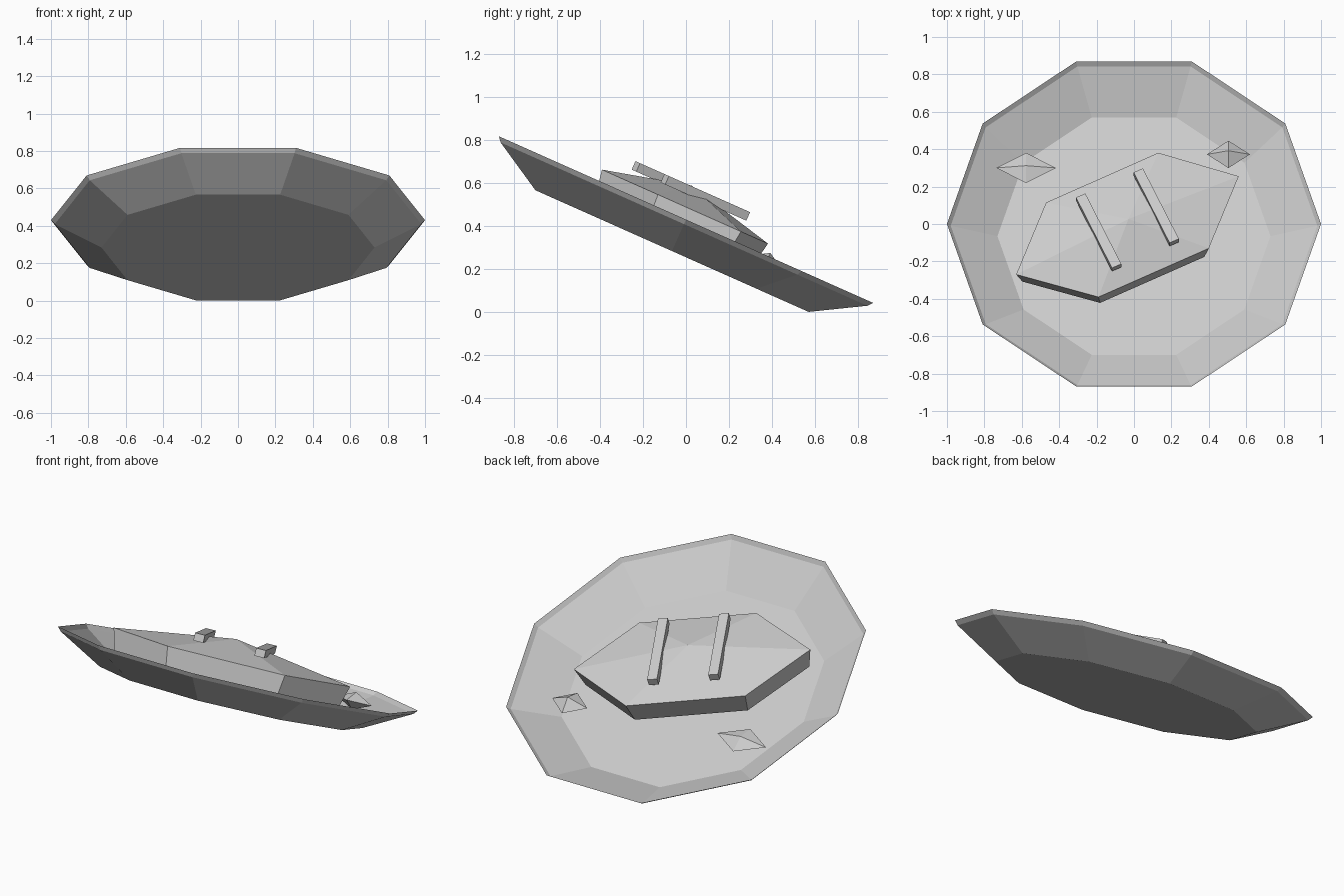
import bpy, bmesh, math
from mathutils import Matrix, Vector

cube = bpy.data.objects.get("Cube")
if cube:
    bpy.data.objects.remove(cube, do_unlink=True)

grey = bpy.data.materials.new("light_grey")
grey.use_nodes = True
colour = (0.6, 0.6, 0.6, 1)
grey.diffuse_color = colour
grey.node_tree.nodes["Principled BSDF"].inputs["Base Color"].default_value = colour

# The whole dish leans back; parts are built in the dish's own frame
TILT = Matrix.Translation((0, 0, 0.43)) @ Matrix.Rotation(math.radians(-24), 4, 'X')


def finish(name, bm, recalc=True):
    if recalc:
        bmesh.ops.recalc_face_normals(bm, faces=bm.faces)
    mesh = bpy.data.meshes.new(name)
    bm.to_mesh(mesh)
    bm.free()
    mesh.materials.append(grey)
    obj = bpy.data.objects.new(name, mesh)
    obj.matrix_world = TILT
    bpy.context.collection.objects.link(obj)
    return obj


def bridge(bm, lower, upper):
    n = len(lower)
    for i in range(n):
        j = (i + 1) % n
        bm.faces.new((lower[i], lower[j], upper[j], upper[i]))


# Ten-sided dish, a thin shell with a narrow steep lip
bm = bmesh.new()
SIDES = 10
rings = []
for radius, height in ((0.73, -0.16), (0.98, -0.023), (1.0, 0.0)):
    angles = [math.tau * i / SIDES for i in range(SIDES)]
    rings.append([bm.verts.new((radius * math.cos(a), radius * math.sin(a), height))
                  for a in angles])
bm.faces.new(rings[0][::-1])
for lower, upper in zip(rings, rings[1:]):
    bridge(bm, lower, upper)
finish("dish", bm, recalc=False)

# Irregular six-sided slab, tapered below and peaked on top
outline = [(-0.63, -0.319), (-0.19, -0.451), (0.40, -0.166),
           (0.56, 0.256), (0.13, 0.393), (-0.47, 0.102)]
bm = bmesh.new()
centre = Vector((-0.03, -0.03))
top = [bm.verts.new((x, y, 0.053)) for x, y in outline]
base = []
for point in outline:
    p = centre + (Vector(point) - centre) * 0.945
    base.append(bm.verts.new((p.x, p.y, -0.076)))
bm.faces.new(base[::-1])
bridge(bm, base, top)
peak = bm.verts.new((-0.03, -0.04, 0.155))
for i, v in enumerate(top):
    bm.faces.new((v, top[(i + 1) % len(top)], peak))
finish("slab", bm)

# Two parallel bars lying across the slab
for name, x, y in (("left_bar", 0.119, 0.04), ("right_bar", -0.189, -0.107)):
    bm = bmesh.new()
    place = (Matrix.Translation((x, y, 0.131))
             @ Matrix.Rotation(math.radians(-65), 4, 'Z')
             @ Matrix.Diagonal((0.455, 0.055, 0.043, 1)))
    bmesh.ops.create_cube(bm, size=1, matrix=place)
    finish(name, bm)

# Two flattened eight-faced garnishes
for name, spot, size in (("left_garnish", (0.505, 0.421, -0.03), (0.115, 0.08, 0.048)),
                         ("right_garnish", (-0.577, 0.338, -0.022), (0.16, 0.088, 0.03))):
    bm = bmesh.new()
    place = Matrix.Translation(spot) @ Matrix.Diagonal((*size, 1))
    bmesh.ops.create_uvsphere(bm, u_segments=4, v_segments=2, radius=1, matrix=place)
    finish(name, bm)
